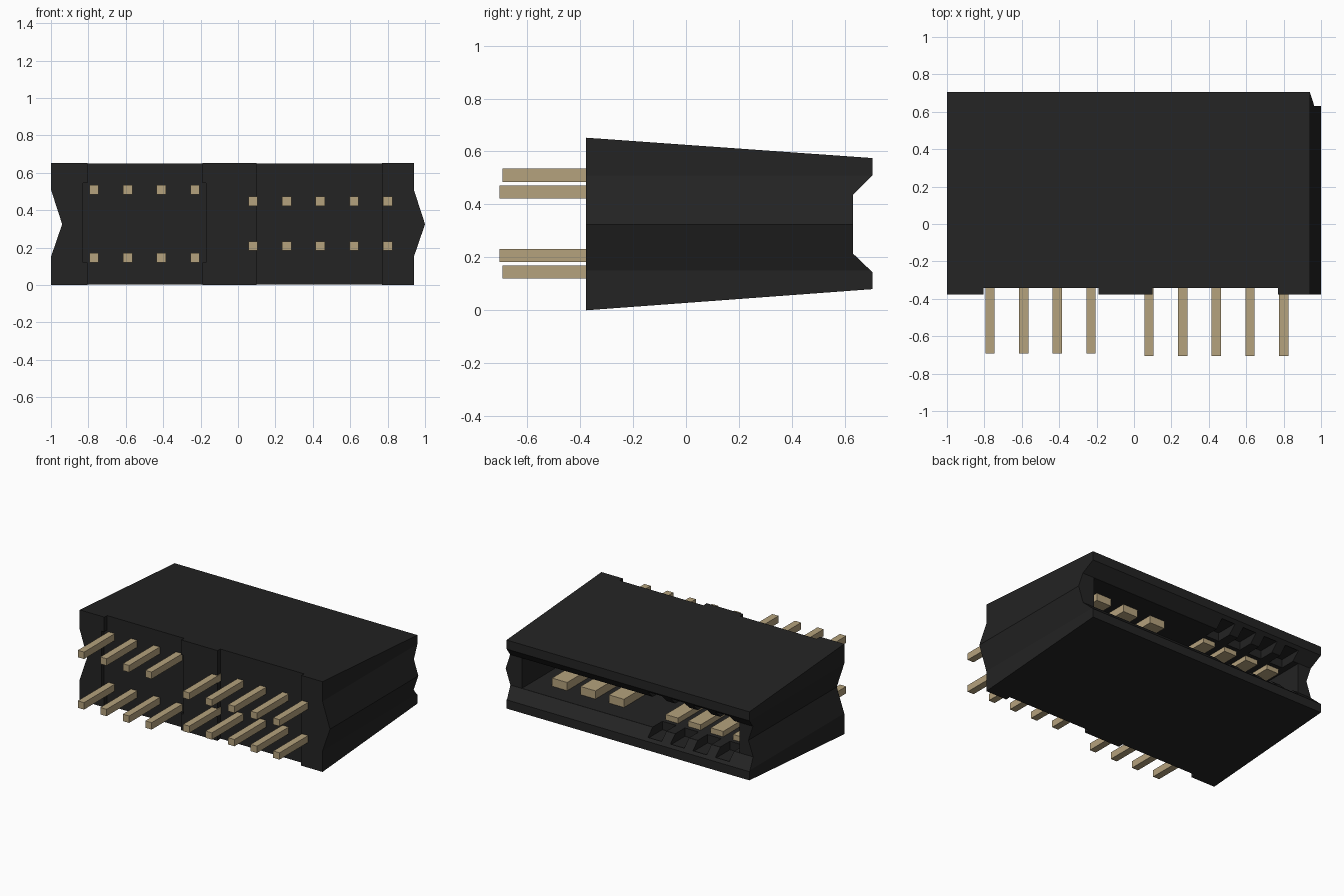
import bpy, bmesh

if "Cube" in bpy.data.objects:
    bpy.data.objects.remove(bpy.data.objects["Cube"])


def material(name, rgb):
    m = bpy.data.materials.new(name)
    m.diffuse_color = (*rgb, 1)
    m.use_nodes = True
    m.node_tree.nodes["Principled BSDF"].inputs["Base Color"].default_value = m.diffuse_color
    return m


BLACK = material("black plastic", (0.017, 0.017, 0.017))
TAN = material("tan metal", (0.46, 0.36, 0.205))


def loft(name, ring_a, ring_b, mat):
    """Closed solid between two matching rings of points."""
    bm = bmesh.new()
    a = [bm.verts.new(p) for p in ring_a]
    b = [bm.verts.new(p) for p in ring_b]
    bm.faces.new(a)
    bm.faces.new(b)
    for i in range(len(a)):
        j = (i + 1) % len(a)
        bm.faces.new((a[i], a[j], b[j], b[i]))
    bmesh.ops.recalc_face_normals(bm, faces=bm.faces)
    me = bpy.data.meshes.new(name)
    bm.to_mesh(me)
    bm.free()
    me.materials.append(mat)
    ob = bpy.data.objects.new(name, me)
    bpy.context.collection.objects.link(ob)
    return ob


def box(name, x0, x1, y0, y1, z0, z1, mat=BLACK):
    ring = [(x0, z0), (x1, z0), (x1, z1), (x0, z1)]
    return loft(name, [(x, y0, z) for x, z in ring],
                [(x, y1, z) for x, z in ring], mat)


# Housing: interlocking side profile, tapering in height toward the back
def outline(y, z_low, z_high):
    left = [(-1, z_high), (-1, 0.51), (-0.94, 0.325), (-1, 0.15), (-1, z_low)]
    right = [(x + 1.94, z) for x, z in reversed(left)]
    right = [(x, z) for x, z in right]
    right[2] = (1.0, 0.325)
    return [(x, y, z) for x, z in left + right]


housing = loft("housing", outline(-0.378, 0, 0.652),
               outline(0.705, 0.08, 0.575), BLACK)


def cut(cutter):
    cutter.hide_render = True
    mod = housing.modifiers.new("cut", 'BOOLEAN')
    mod.operation = 'DIFFERENCE'
    mod.solver = 'EXACT'
    mod.object = cutter
    bpy.context.view_layer.objects.active = housing
    bpy.ops.object.modifier_apply(modifier=mod.name)
    bpy.data.objects.remove(cutter)


# Chamfered mouth across the back
mouth = [(0.63, 0.215), (0.63, 0.435), (0.75, 0.555), (0.75, 0.10)]
cut(loft("mouth_cutter", [(-1.2, y, z) for y, z in mouth],
         [(1.2, y, z) for y, z in mouth], BLACK))

# Deep card slot
SLOT_END = 0.02
cut(box("slot_cutter", -0.87, 0.87, SLOT_END, 0.8, 0.216, 0.434))

# Shallow steps in the front face
cut(box("left_step_cutter", -0.805, -0.19, -0.5, -0.343, -0.1, 0.8))
cut(box("right_step_cutter", 0.10, 0.77, -0.5, -0.343, -0.1, 0.8))
cut(box("left_pocket_cutter", -0.828, -0.17, -0.5, -0.346, 0.12, 0.545))

SMALL_X = [-0.77 + 0.18 * i for i in range(4)]
FINE_X = [0.08 + 0.18 * i for i in range(5)]
WIDE_X = [0.213, 0.44, 0.667]

# Contact relief notches in both lips
for x in SMALL_X:
    cut(box("notch_cutter", x - 0.055, x + 0.055, 0.52, 0.685, 0.155, 0.495))


# Pins and slot contacts, mirrored about mid height
def paired(name, x, half, y0, y1, z0, z1):
    box(name + "_lower", x - half, x + half, y0, y1, z0, z1, TAN)
    box(name + "_upper", x - half, x + half, y0, y1, 0.655 - z1, 0.655 - z0, TAN)


for x in SMALL_X:
    paired("outer_pin", x, 0.025, -0.693, -0.33, 0.12, 0.17)
    paired("small_contact", x, 0.05, SLOT_END - 0.01, 0.49, 0.205, 0.255)
for x in FINE_X:
    paired("inner_pin", x, 0.025, -0.705, -0.33, 0.183, 0.232)
for x in WIDE_X:
    paired("wide_contact", x, 0.06, SLOT_END - 0.01, 0.49, 0.205, 0.275)
